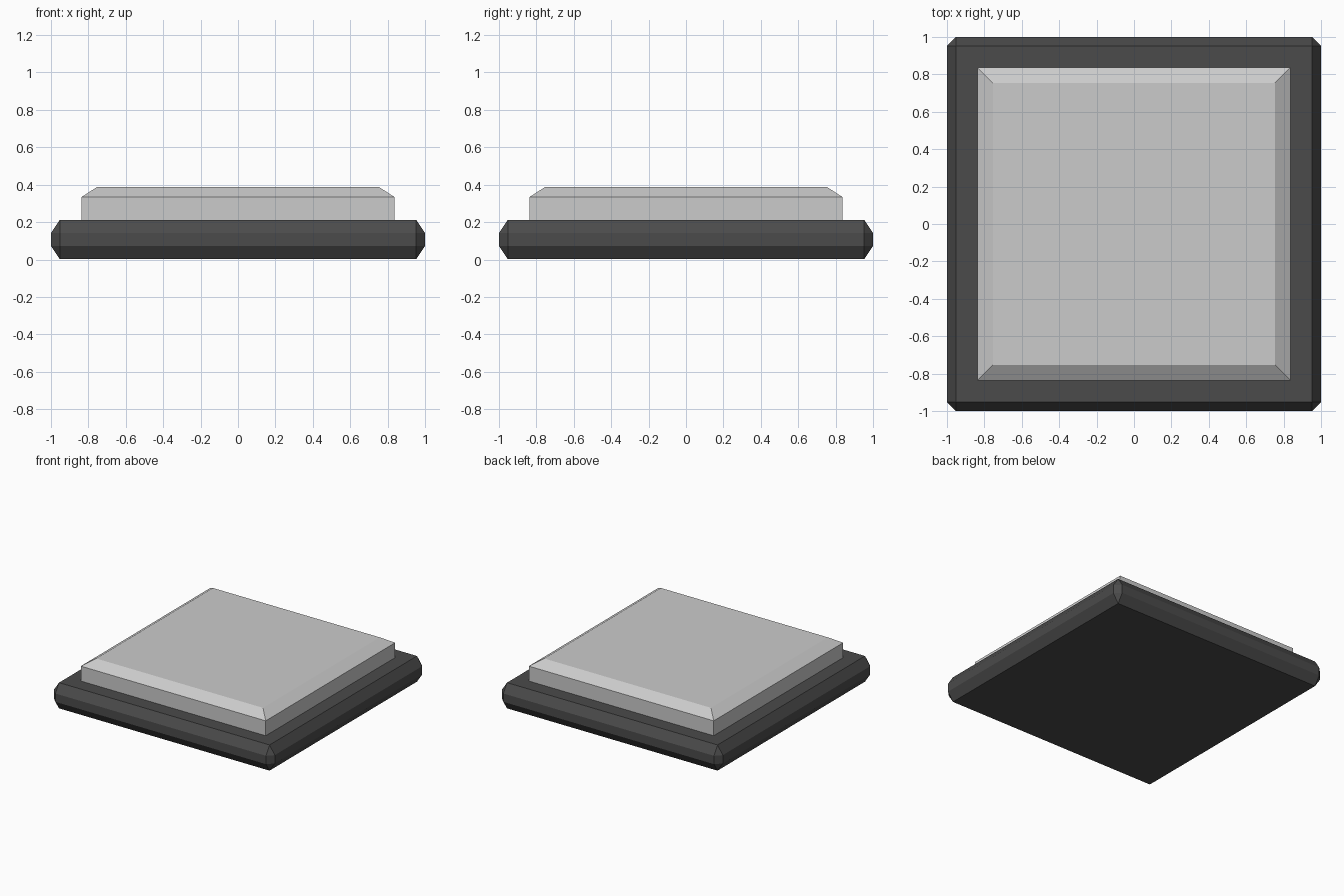
import bpy, bmesh

if "Cube" in bpy.data.objects:
    bpy.data.objects.remove(bpy.data.objects["Cube"])


def stacked_block(name, rings):
    """Square block from (outline, z) levels; outlines are lists of (x, y)."""
    bm = bmesh.new()
    levels = [[bm.verts.new((x, y, z)) for x, y in pts] for pts, z in rings]
    for low, high in zip(levels, levels[1:]):
        n = len(low)
        for i in range(n):
            j = (i + 1) % n
            bm.faces.new((low[i], low[j], high[j], high[i]))
    bm.faces.new(levels[0][::-1])
    bm.faces.new(levels[-1])
    bmesh.ops.remove_doubles(bm, verts=bm.verts, dist=1e-5)
    bmesh.ops.recalc_face_normals(bm, faces=bm.faces)
    mesh = bpy.data.meshes.new(name)
    bm.to_mesh(mesh)
    bm.free()
    obj = bpy.data.objects.new(name, mesh)
    bpy.context.collection.objects.link(obj)
    return obj


def square(outer, inner=None):
    """Square outline, with corners cut back to 'inner' when given."""
    inner = outer if inner is None else inner
    a, b = outer, inner
    if a == b:
        return [(-a, -a), (a, -a), (a, a), (-a, a)]
    return [(-b, -a), (b, -a), (a, -b), (a, b), (b, a), (-b, a), (-a, b), (-a, -b)]


# dark base: a cube with every edge chamfered
bpy.ops.mesh.primitive_cube_add(size=2, location=(0, 0, 0.107))
base = bpy.context.object
base.name = "base"
bm = bmesh.new()
bm.from_mesh(base.data)
bmesh.ops.bevel(bm, geom=bm.edges[:], offset=0.3, segments=1, affect='EDGES')
# keep the chamfer narrow: 0.045 sideways, 0.07 in height
for v in bm.verts:
    v.co.x = (1 if v.co.x > 0 else -1) * (1.0 if abs(v.co.x) > 0.9 else 0.953)
    v.co.y = (1 if v.co.y > 0 else -1) * (1.0 if abs(v.co.y) > 0.9 else 0.953)
    v.co.z = (1 if v.co.z > 0 else -1) * (0.105 if abs(v.co.z) > 0.9 else 0.034)
bm.to_mesh(base.data)
bm.free()
mat = bpy.data.materials.new("dark_base")
mat.diffuse_color = (0.07, 0.07, 0.07, 1)
mat.use_nodes = True
mat.node_tree.nodes["Principled BSDF"].inputs["Base Color"].default_value = mat.diffuse_color
base.data.materials.append(mat)

# pale raised panel with a sloped rim
stacked_block("raised_panel", [(square(0.837), 0.2), (square(0.837), 0.334), (square(0.755), 0.387)])
